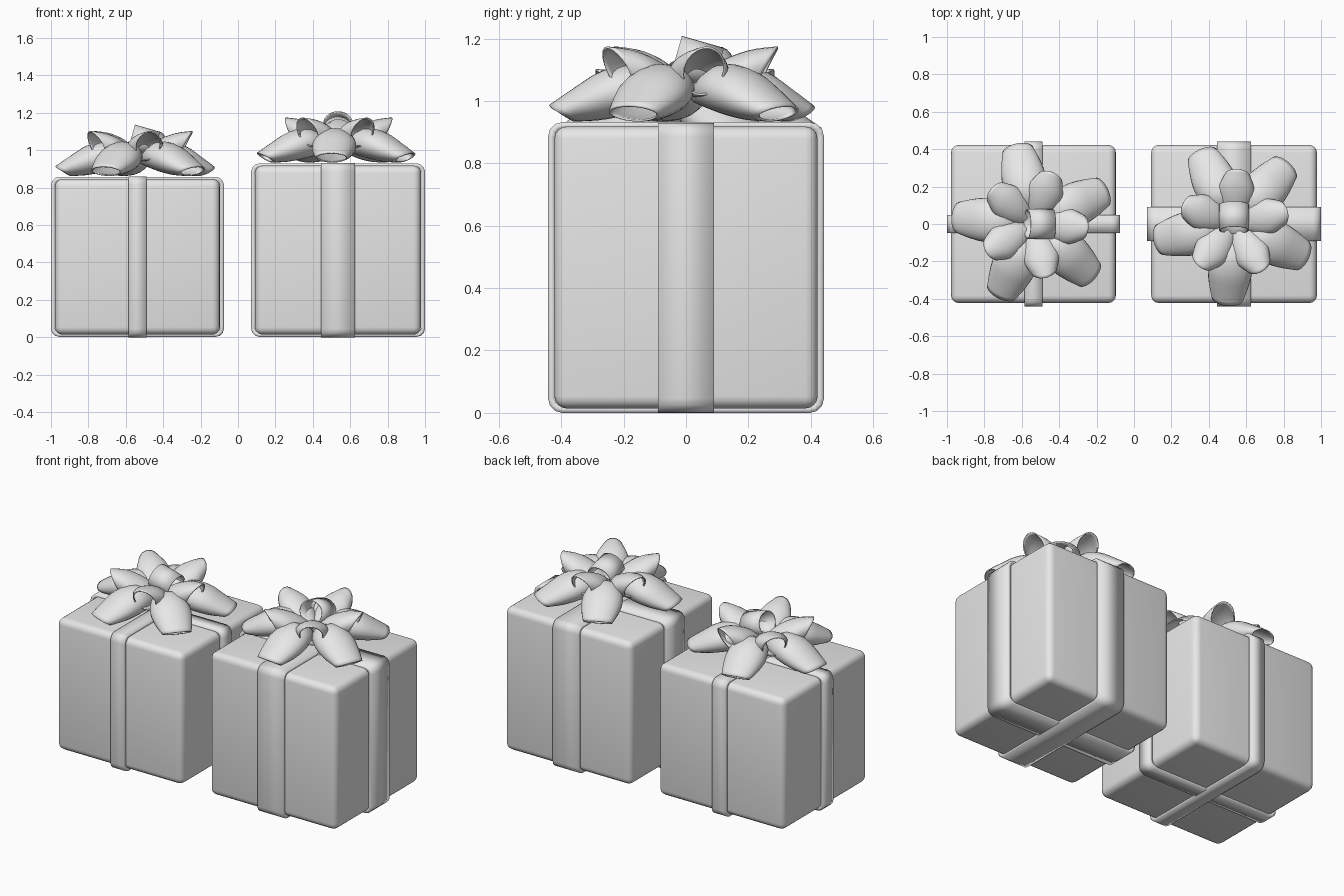
import bpy, bmesh, math
from mathutils import Matrix, Vector

if "Cube" in bpy.data.objects:
    bpy.data.objects.remove(bpy.data.objects["Cube"])

grey = bpy.data.materials.new("plain_grey")
grey.diffuse_color = (0.8, 0.8, 0.8, 1)
grey.use_nodes = True
grey.node_tree.nodes["Principled BSDF"].inputs["Base Color"].default_value = grey.diffuse_color


def finish(bm, name, smooth=True, thickness=0, angle=35):
    """Turn a bmesh into a named object with material, shading and thickness."""
    bmesh.ops.recalc_face_normals(bm, faces=bm.faces)
    mesh = bpy.data.meshes.new(name)
    bm.to_mesh(mesh)
    bm.free()
    mesh.materials.append(grey)
    ob = bpy.data.objects.new(name, mesh)
    bpy.context.collection.objects.link(ob)
    if thickness:
        mod = ob.modifiers.new("thickness", "SOLIDIFY")
        mod.thickness = thickness
        mod.offset = -1
    if smooth:
        bpy.ops.object.select_all(action="DESELECT")
        ob.select_set(True)
        bpy.context.view_layer.objects.active = ob
        bpy.ops.object.shade_smooth_by_angle(angle=math.radians(angle))
    return ob


def bridge(bm, rings, closed=True):
    """Skin consecutive rings of points with quads."""
    rows = [[bm.verts.new(p) for p in ring] for ring in rings]
    n = len(rows[0])
    for a, b in zip(rows, rows[1:]):
        for i in range(n if closed else n - 1):
            j = (i + 1) % n
            bm.faces.new((a[i], a[j], b[j], b[i]))


def box(name, cx, hx, hy, z0, z1):
    bm = bmesh.new()
    bmesh.ops.create_cube(bm, size=1)
    for v in bm.verts:
        v.co = (cx + v.co.x * 2 * hx, v.co.y * 2 * hy,
                (z0 + z1) / 2 + v.co.z * (z1 - z0))
    bmesh.ops.bevel(bm, geom=bm.edges[:], offset=0.04, segments=4,
                    profile=0.5, affect="EDGES")
    finish(bm, name)


def band(name, cx, half, z0, z1, width, along_x):
    """Flat ribbon wrapped all the way round the box."""
    r, prof = 0.045, []
    for k, (su, sz) in enumerate(((1, 1), (-1, 1), (-1, -1), (1, -1))):
        u = su * (half - r)
        z = z1 - r if sz > 0 else z0 + r
        for s in range(4):
            a = math.radians(90 * k + 30 * s)
            prof.append((u + r * math.cos(a), z + r * math.sin(a)))
    rings = []
    for w in (-width / 2, width / 2):
        rings.append([(cx + u, w, z) if along_x else (cx + w, u, z)
                      for u, z in prof])
    bm = bmesh.new()
    bridge(bm, rings)
    finish(bm, name, thickness=0.022)


def interp(values, t):
    """Smooth Catmull-Rom sample of a short list of tuples."""
    n = len(values) - 1
    i = min(int(t * n), n - 1)
    f = t * n - i
    p = [Vector(values[max(0, min(n, i + d))]) for d in (-1, 0, 1, 2)]
    return 0.5 * (2 * p[1] + (p[2] - p[0]) * f
                  + (2 * p[0] - 5 * p[1] + 4 * p[2] - p[3]) * f ** 2
                  + (3 * p[1] - p[0] - 3 * p[2] + p[3]) * f ** 3)


# loop profiles: (top radius, top height, bottom radius, bottom height, half width)
OUTER = [(.05, .12, .05, .06, .04), (.16, .185, .12, .04, .095),
         (.27, .165, .2, .02, .118), (.36, .11, .28, .006, .108),
         (.44, .055, .36, .002, .085)]
INNER = [(.02, .13, .02, .08, .03), (.10, .19, .09, .08, .075),
         (.20, .23, .16, .08, .098), (.295, .243, .215, .085, .07)]


def petal(name, profile, angle, frame):
    """Pinched ribbon loop that opens outward and slightly downward."""
    rings = []
    for k in range(13):
        tr, tz, br, bz, w = interp(profile, k / 12)
        ring = []
        for s in range(24):
            a = 2 * math.pi * s / 24
            m = (1 + math.cos(a)) / 2
            ring.append((br + (tr - br) * m, w * math.sin(a), bz + (tz - bz) * m))
        rings.append(ring)
    bm = bmesh.new()
    bridge(bm, rings)
    bm.transform(frame @ Matrix.Rotation(math.radians(angle), 4, "Z"))
    finish(bm, name, thickness=0.007, angle=50)


def bow(prefix, cx, z, turn):
    frame = Matrix.Translation((cx, 0, z)) @ Matrix.Rotation(math.radians(turn), 4, "Z")
    for i, a in enumerate((115, 48, -25, -95, -168)):
        petal(f"{prefix}_bow_outer_loop_{i + 1}", OUTER, a, frame)
    for i, a in enumerate((86, 13, -59, -130, 160)):
        petal(f"{prefix}_bow_inner_loop_{i + 1}", INNER, a, frame)
    # centre ring, tipped over
    rings = [[(0.08 * math.cos(2 * math.pi * s / 28), y,
               0.07 * math.sin(2 * math.pi * s / 28)) for s in range(28)]
             for y in (-0.07, 0.07)]
    bm = bmesh.new()
    bridge(bm, rings)
    bm.transform(frame @ Matrix.Translation((0, 0.035, 0.19))
                 @ Matrix.Rotation(math.radians(-16), 4, "X"))
    finish(bm, f"{prefix}_bow_centre_ring", thickness=0.007)


def gift(prefix, cx, half, top, width, turn):
    box(f"{prefix}_box", cx, half - 0.022, 0.422, 0.014, top - 0.014)
    band(f"{prefix}_ribbon_side_to_side", cx, half, 0.002, top - 0.002, width, True)
    band(f"{prefix}_ribbon_front_to_back", cx, 0.442, 0, top, width, False)
    bow(prefix, cx, top, turn)


gift("left_gift", -0.5375, 0.4625, 0.86, 0.095, -90)
gift("right_gift", 0.535, 0.465, 0.932, 0.18, 0)
